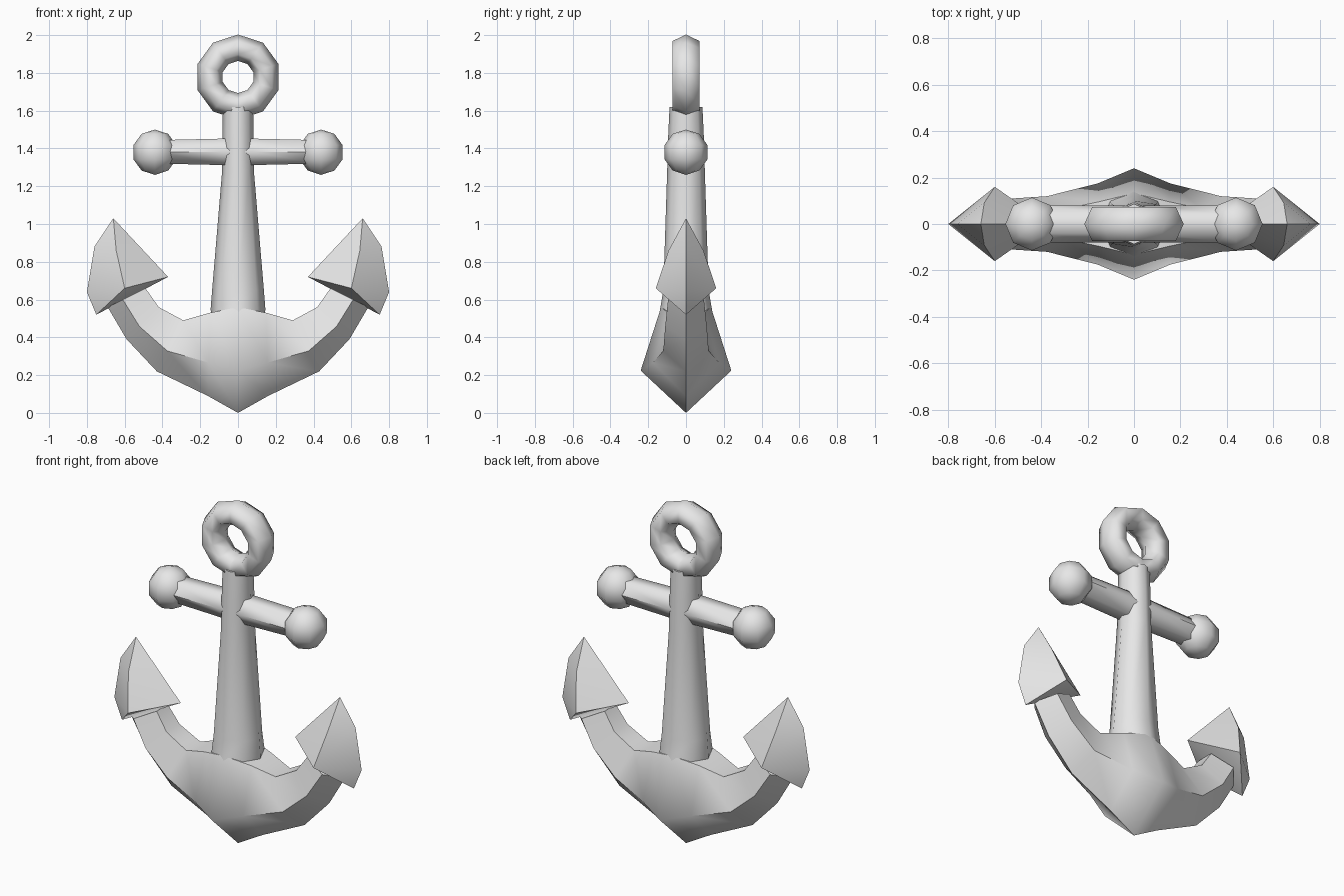
import bpy, bmesh, math

if "Cube" in bpy.data.objects:
    bpy.data.objects.remove(bpy.data.objects["Cube"])

iron = bpy.data.materials.new("iron grey")
iron.diffuse_color = (0.8, 0.8, 0.8, 1)
iron.use_nodes = True
iron.node_tree.nodes["Principled BSDF"].inputs["Base Color"].default_value = iron.diffuse_color


def finish(obj, name, angle=60):
    obj.name = name
    obj.data.materials.clear()
    obj.data.materials.append(iron)
    bpy.ops.object.select_all(action='DESELECT')
    obj.select_set(True)
    bpy.context.view_layer.objects.active = obj
    bpy.ops.object.shade_smooth_by_angle(angle=math.radians(angle))
    return obj


def from_bmesh(bm, name, angle=60):
    bmesh.ops.recalc_face_normals(bm, faces=bm.faces[:])
    mesh = bpy.data.meshes.new(name)
    bm.to_mesh(mesh)
    bm.free()
    obj = bpy.data.objects.new(name, mesh)
    bpy.context.collection.objects.link(obj)
    return finish(obj, name, angle)


def loft(rings, name, angle=60):
    """Skin a list of closed cross-sections and cap both ends."""
    bm = bmesh.new()
    loops = [[bm.verts.new(p) for p in ring] for ring in rings]
    n = len(loops[0])
    for a, b in zip(loops, loops[1:]):
        for i in range(n):
            j = (i + 1) % n
            bm.faces.new((a[i], a[j], b[j], b[i]))
    bm.faces.new(loops[0])
    bm.faces.new(loops[-1])
    return from_bmesh(bm, name, angle)


def oval(n, ra, rb, start=0.0):
    return [(ra * math.cos(start + 2 * math.pi * i / n),
             rb * math.sin(start + 2 * math.pi * i / n)) for i in range(n)]


# Shank: tapered eight-sided post (z, half width, half depth)
shank = [(0.25, 0.12, 0.20), (0.55, 0.145, 0.137), (0.65, 0.137, 0.12),
         (1.27, 0.085, 0.10), (1.45, 0.083, 0.095), (1.62, 0.08, 0.087)]
loft([[(x, y, z) for x, y in oval(8, rx, ry)] for z, rx, ry in shank], "shank")

# Crown and arms: keeled sections (keel x, keel z, top x, top z, half depth)
half = [(0, 0, 0, 0.56, 0.24), (0.16, 0.09, 0.15, 0.53, 0.175),
        (0.43, 0.22, 0.29, 0.49, 0.12), (0.59, 0.39, 0.42, 0.56, 0.11),
        (0.69, 0.56, 0.49, 0.66, 0.095)]


def arm_section(s, side):
    kx, kz, tx, tz, w = s
    rx, rz = kx + 0.4 * (tx - kx), kz + 0.4 * (tz - kz)
    return [(side * kx, 0, kz), (side * rx, w, rz), (side * tx, 0.55 * w, tz),
            (side * tx, -0.55 * w, tz), (side * rx, -w, rz)]


loft([arm_section(s, -1) for s in half[:0:-1]] + [arm_section(s, 1) for s in half],
     "crown_and_arms")

# Flukes: pointed spades, convex shells
for side, label in ((-1, "left"), (1, "right")):
    pts = [(0.66, 0, 1.03), (0.76, 0, 0.88), (0.80, 0, 0.64), (0.75, 0, 0.52),
           (0.37, 0, 0.72)]
    for s in (-1, 1):
        pts += [(0.60, s * 0.16, 0.66), (0.645, s * 0.092, 0.86)]
    bm = bmesh.new()
    for x, y, z in pts:
        bm.verts.new((side * x, y, z))
    bmesh.ops.convex_hull(bm, input=bm.verts[:])
    from_bmesh(bm, label + "_fluke", 50)

# Stock: six-sided cross bar
loft([[(x, y, 1.382 + z) for y, z in oval(6, 0.08, r / math.cos(math.pi / 6))]
      for x, r in ((-0.42, 0.062), (-0.08, 0.07), (0.08, 0.07), (0.42, 0.062))], "stock")

# Stock knobs
for side, label in ((-1, "left"), (1, "right")):
    bpy.ops.mesh.primitive_uv_sphere_add(segments=8, ring_count=5, radius=0.12,
                                         location=(side * 0.44, 0, 1.38))
    finish(bpy.context.object, label + "_stock_knob")

# Ring at the head
bpy.ops.mesh.primitive_torus_add(major_segments=10, minor_segments=6, major_radius=0.155,
                                 minor_radius=0.07, location=(0, 0, 1.778),
                                 rotation=(math.pi / 2, math.pi / 10, 0))
ring = bpy.context.object
ring.scale = (1, 1, 1.2)
finish(ring, "head_ring", 75)
